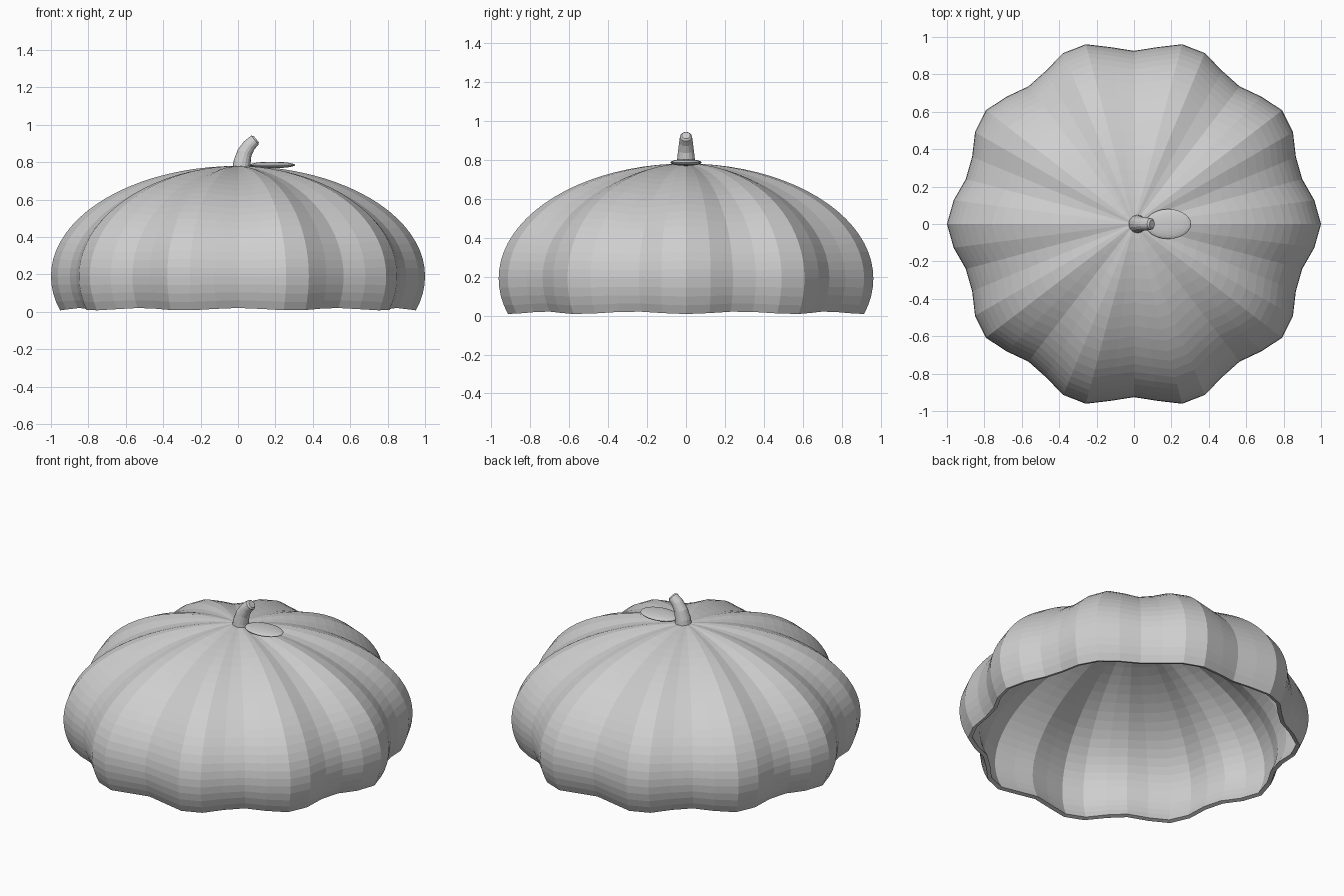
import bpy, bmesh, math
from mathutils import Vector, Matrix

if "Cube" in bpy.data.objects:
    bpy.data.objects.remove(bpy.data.objects["Cube"])

grey = bpy.data.materials.new("plain grey")
grey.diffuse_color = (0.62, 0.62, 0.62, 1)
grey.use_nodes = True
grey.node_tree.nodes["Principled BSDF"].inputs["Base Color"].default_value = grey.diffuse_color


def finish(name, bm):
    bmesh.ops.recalc_face_normals(bm, faces=bm.faces)
    me = bpy.data.meshes.new(name)
    bm.to_mesh(me)
    bm.free()
    me.materials.append(grey)
    ob = bpy.data.objects.new(name, me)
    bpy.context.collection.objects.link(ob)
    return ob


def bridge(bm, a, b):
    n = len(a)
    for i in range(n):
        bm.faces.new((a[i], a[(i + 1) % n], b[(i + 1) % n], b[i]))


# Ribbed pumpkin shell: ten lobes, open underneath
SEG, RINGS, LOBES = 48, 24, 10
ZC, H = 0.19, 0.59


def shell_layer(bm, inset):
    pole = bm.verts.new((0, 0, ZC + H - inset))
    rings = []
    for j in range(1, RINGS + 1):
        phi = 0.6 * math.pi * j / RINGS
        s, c = math.sin(phi), math.cos(phi)
        ring = []
        for i in range(SEG):
            t = 2 * math.pi * i / SEG
            g = 0.963 + 0.037 * math.cos(LOBES * t)
            r = (g - inset) * s
            zs = 1 + (g - 1) * s
            ring.append(bm.verts.new((r * math.cos(t), r * math.sin(t), ZC + (H - inset) * c * zs)))
        rings.append(ring)
    for i in range(SEG):
        bm.faces.new((pole, rings[0][i], rings[0][(i + 1) % SEG]))
    for a, b in zip(rings, rings[1:]):
        bridge(bm, a, b)
    return rings[-1]


bm = bmesh.new()
bridge(bm, shell_layer(bm, 0), shell_layer(bm, 0.025))
finish("pumpkin_shell", bm)

# Bent, tapered stem: x, z, radius, lean in degrees
bm = bmesh.new()
rings = []
for x, z, rad, lean in [(0.018, 0.755, 0.050, 5), (0.022, 0.80, 0.046, 12), (0.035, 0.85, 0.040, 24),
                        (0.060, 0.89, 0.035, 38), (0.090, 0.918, 0.031, 50), (0.097, 0.924, 0.022, 50)]:
    rot = Matrix.Rotation(math.radians(lean), 3, 'Y')
    rings.append([bm.verts.new(Vector((x, 0, z)) + rot @ Vector((rad * math.cos(k * math.pi / 8),
                                                               rad * math.sin(k * math.pi / 8), 0)))
                  for k in range(16)])
for a, b in zip(rings, rings[1:]):
    bridge(bm, a, b)
bm.faces.new(rings[0])
bm.faces.new(rings[-1])
finish("stem", bm)

# Flat oval leaf beside the stem
bm = bmesh.new()
bmesh.ops.create_uvsphere(bm, u_segments=24, v_segments=12, radius=1,
                          matrix=Matrix.Translation((0.183, 0, 0.785)) @ Matrix.Diagonal((0.122, 0.08, 0.017, 1)))
finish("leaf", bm)
